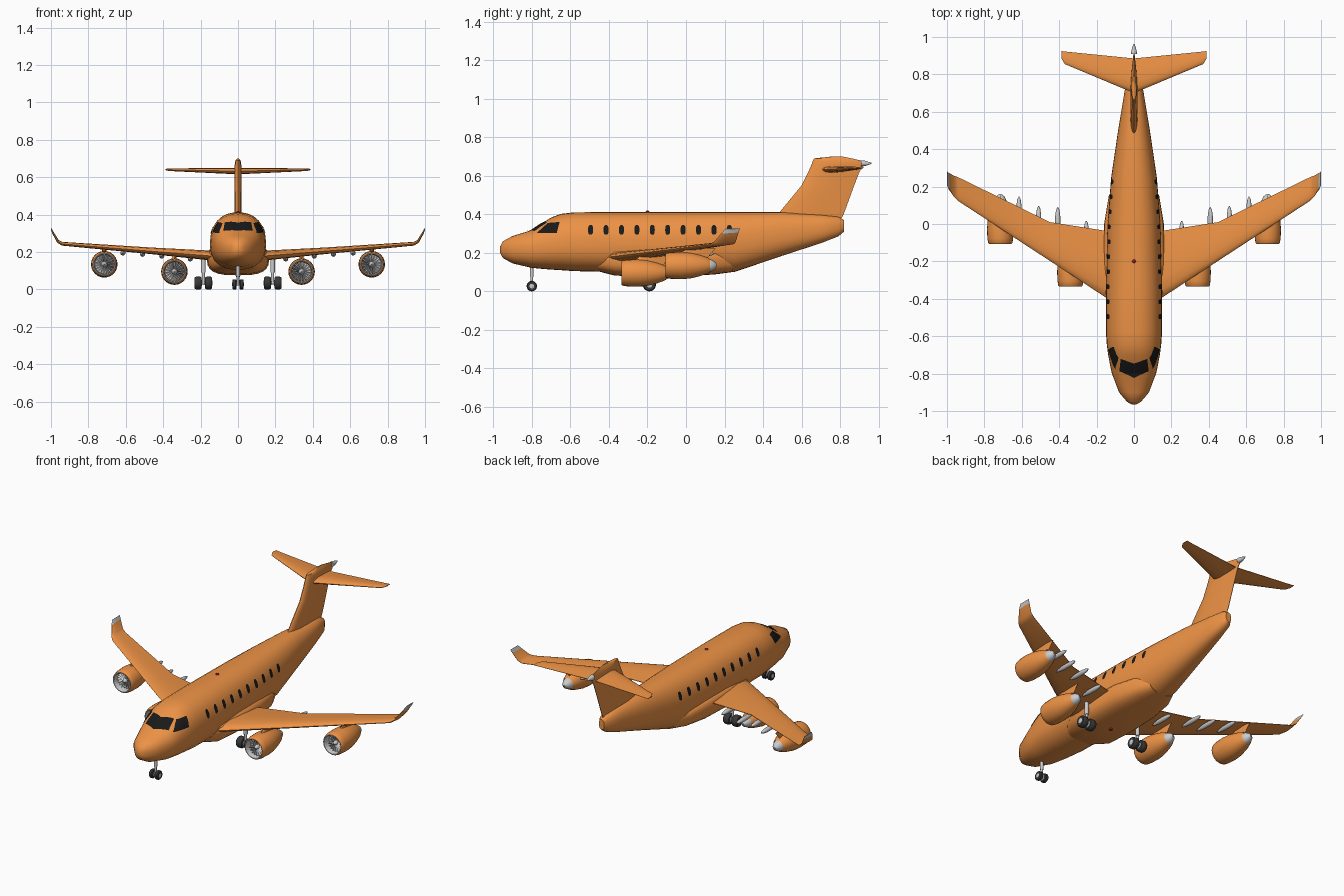
import bpy, bmesh, math
from mathutils import Vector
from mathutils.bvhtree import BVHTree

if "Cube" in bpy.data.objects:
    bpy.data.objects.remove(bpy.data.objects["Cube"])


def material(name, rgb):
    m = bpy.data.materials.new(name)
    m.diffuse_color = (*rgb, 1)
    m.use_nodes = True
    m.node_tree.nodes["Principled BSDF"].inputs["Base Color"].default_value = m.diffuse_color
    return m


ORANGE = material("orange_paint", (0.85, 0.29, 0.06))
BLACK = material("dark_glass", (0.01, 0.01, 0.01))
RUBBER = material("rubber", (0.04, 0.04, 0.04))
RED = material("red_light", (0.6, 0.02, 0.02))


def mesh(name, verts, faces, mat=None, mirror=False):
    me = bpy.data.meshes.new(name)
    me.from_pydata([tuple(v) for v in verts], [], faces)
    bm = bmesh.new()
    bm.from_mesh(me)
    bmesh.ops.recalc_face_normals(bm, faces=bm.faces)
    bm.to_mesh(me)
    bm.free()
    ob = bpy.data.objects.new(name, me)
    bpy.context.collection.objects.link(ob)
    if mat:
        me.materials.append(mat)
    if mirror:
        ob.modifiers.new("mirror", 'MIRROR').use_clip = False
    return ob


def loft(name, rings, mat=None, mirror=False, cap=True):
    n = len(rings[0])
    verts = [p for r in rings for p in r]
    faces = [(i*n + j, i*n + (j+1) % n, (i+1)*n + (j+1) % n, (i+1)*n + j)
             for i in range(len(rings) - 1) for j in range(n)]
    if cap:
        faces += [tuple(range(n)), tuple(range(len(verts) - n, len(verts)))]
    return mesh(name, verts, faces, mat, mirror)


def lathe(name, profile, centre, axis, mat=None, mirror=True, cap=True, n=24):
    """Revolve (distance, radius) pairs around an axis through centre."""
    rings = []
    for t, r in profile:
        ring = []
        for k in range(n):
            a = 2 * math.pi * k / n
            p = [r * math.cos(a), r * math.sin(a)]
            p.insert("XYZ".index(axis), t)
            ring.append(Vector(centre) + Vector(p))
        rings.append(ring)
    return loft(name, rings, mat, mirror, cap)


def superellipse(hw, zb, zm, zt, y, e, n=32):
    ring = []
    for k in range(n):
        a = 2 * math.pi * k / n
        c, s = math.cos(a), math.sin(a)
        h = zt - zm if s > 0 else zm - zb
        ring.append((math.copysign(abs(c) ** (2/e), c) * hw, y,
                     zm + math.copysign(abs(s) ** (2/e), s) * h))
    return ring


def foil(name, sections, mat, mirror=False):
    """Sections: leading edge, trailing edge, thickness, thickness direction."""
    shape = [(0, 0), (.03, .22), (.12, .4), (.3, .5), (.6, .36), (1, .04)]
    outline = shape + [(u, -w) for u, w in reversed(shape[1:])]
    rings = [[Vector(le).lerp(Vector(te), u) + Vector(d).normalized() * w * t
              for u, w in outline] for le, te, t, d in sections]
    return loft(name, rings, mat, mirror)


# Fuselage: y, half width, bottom, widest height, top
STATIONS = [(-.965, .012, .200, .215, .232), (-.95, .038, .173, .218, .26),
            (-.90, .080, .145, .22, .287), (-.80, .118, .122, .225, .318),
            (-.76, .127, .118, .23, .345), (-.70, .138, .113, .235, .383),
            (-.65, .145, .110, .24, .402), (-.58, .150, .105, .24, .410),
            (-.35, .150, .100, .24, .412), (0, .142, .100, .24, .412),
            (.25, .122, .100, .25, .412), (.5, .085, .185, .29, .411),
            (.7, .052, .250, .32, .397), (.79, .036, .285, .335, .387),
            (.82, .018, .310, .34, .370)]
body = loft("fuselage", [superellipse(w, b, m, t, y, 2.3)
                         for y, w, b, m, t in STATIONS], ORANGE)
tree = BVHTree.FromPolygons([v.co for v in body.data.vertices],
                            [p.vertices for p in body.data.polygons])


def project(a, b, axis):
    """Drop a point on the fuselage, from above (x, y) or the side (y, z)."""
    start, ray = ((a, b, 1), (0, 0, -1)) if axis == 'Z' else ((1, a, b), (-1, 0, 0))
    hit, normal, _, _ = tree.ray_cast(Vector(start), Vector(ray))
    if normal.dot(Vector(ray)) > 0:
        normal = -normal
    return hit + normal * .003


# Cockpit glass
def pane(name, corners, axis, n=8):
    c = [Vector(p) for p in corners]
    verts = []
    for i in range(n + 1):
        for j in range(n + 1):
            p = c[0].lerp(c[1], i/n).lerp(c[3].lerp(c[2], i/n), j/n)
            verts.append(project(p.x, p.y, axis))
    m = n + 1
    mesh(name, verts, [(i*m + j, i*m + j + 1, (i+1)*m + j + 1, (i+1)*m + j)
                       for i in range(n) for j in range(n)], BLACK, True)


pane("windscreen", [(0, -.745), (.07, -.72), (.077, -.785), (0, -.822)], 'Z')
pane("cockpit_side_window", [(-.775, .30), (-.715, .353), (-.655, .358), (-.67, .303)], 'X')

# Cabin windows
verts, faces = [], []
for i in range(10):
    faces.append(tuple(range(len(verts), len(verts) + 16)))
    for k in range(16):
        a = 2 * math.pi * k / 16
        c, s = math.cos(a), math.sin(a)
        verts.append(project(-.495 + .08*i + .013 * math.copysign(abs(c) ** .7, c),
                             .318 + .025 * math.copysign(abs(s) ** .7, s), 'X'))
mesh("cabin_windows", verts, faces, BLACK, True)

# Belly fairing
loft("belly_fairing", [superellipse(w, b, .17, t, y, 3, 24) for y, w, b, t in [
    (-.46, .105, .105, .19), (-.37, .160, .082, .225), (-.2, .167, .075, .238),
    (0, .160, .078, .235), (.15, .135, .088, .215), (.24, .09, .1, .19)]], ORANGE)

# Wings with upturned tips
UP, TILT, OUT = (0, 0, 1), (-.5, 0, .85), (-.83, 0, .55)
last = ((.990, .185, .303), (.990, .273, .306), .010, OUT)
foil("wing", [((.10, -.425, .175), (.10, -.03, .182), .055, UP),
              ((.16, -.387, .18), (.16, -.035, .187), .052, UP),
              ((.45, -.197, .203), (.45, .01, .21), .036, UP),
              ((.94, .123, .243), (.94, .25, .246), .020, UP),
              ((.963, .145, .256), (.963, .258, .259), .016, TILT), last], ORANGE, True)
foil("wing_tip", [last, ((.999, .205, .325), (.999, .28, .326), .005, OUT)], None, True)

# Tail fin and tailplane
foil("tail_fin", [((0, a, z), (0, b, z), t, (1, 0, 0)) for z, a, b, t in [
    (.34, .50, .79, .03), (.41, .485, .822, .04), (.55, .60, .873, .036),
    (.62, .635, .90, .036), (.655, .65, .925, .036), (.675, .657, .925, .034),
    (.69, .665, .86, .026), (.70, .76, .81, .01)]], ORANGE)
lathe("tail_tip", [(0, .016), (.02, .014), (.055, .003)], (0, .908, .664), 'Y',
      mirror=False, n=12)
foil("tailplane", [((0, .70, .632), (0, .885, .632), .034, UP),
                   ((.37, .855, .64), (.37, .922, .64), .014, UP),
                   ((.388, .885, .641), (.388, .925, .641), .006, UP)], ORANGE, True)

# Engines
for label, x, y, z, wing_z in [("inner", .34, -.335, .095, .195),
                               ("outer", .715, -.107, .134, .222)]:
    c = (x, y, z)
    lathe(label + "_nacelle", [(0, .060), (.006, .065), (.03, .069), (.08, .071),
          (.13, .067), (.18, .055), (.22, .041), (.232, .034)], c, 'Y', ORANGE, cap=False)
    lathe(label + "_intake", [(0, .060), (.001, .056), (.01, .052), (.05, .052)],
          c, 'Y', cap=False)
    lathe(label + "_fan_disc", [(.045, .053), (.05, .053)], c, 'Y')
    lathe(label + "_spinner", [(.012, .002), (.022, .010), (.044, .017)], c, 'Y', n=16)
    lathe(label + "_exhaust", [(.21, .036), (.235, .032), (.255, .022), (.268, .005)],
          c, 'Y', n=16)
    verts, faces = [], []
    for k in range(18):
        faces.append(tuple(range(4*k, 4*k + 4)))
        for r, da, dy in [(.014, -.1, .03), (.051, -.12, .026),
                          (.051, .12, .044), (.014, .1, .044)]:
            a = 2 * math.pi * k / 18 + da
            verts.append((x + r * math.cos(a), y + dy, z + r * math.sin(a)))
    mesh(label + "_fan_blades", verts, faces, None, True)
    foil(label + "_pylon", [((x, y + .05, z + .05), (x, y + .21, z + .03), .022, (1, 0, 0)),
                            ((x, y + .11, wing_z), (x, y + .26, wing_z), .022, (1, 0, 0))],
         ORANGE, True)

# Flap track fairings
for i, (x, tip, z) in enumerate([(.255, .017, .163), (.408, .09, .178),
                                 (.51, .097, .188), (.615, .147, .195)]):
    lathe(f"flap_fairing_{i + 1}", [(-.16, .002), (-.14, .009), (-.10, .014),
          (-.05, .014), (-.015, .009), (0, .002)], (x, tip, z), 'Y', n=12)


# Landing gear
def wheel(name, centre, r, w):
    lathe(name + "_tyre", [(-w, r*.6), (-w, r*.85), (-w*.6, r), (w*.6, r),
                           (w, r*.85), (w, r*.6)], centre, 'X', RUBBER)
    lathe(name + "_hub", [(-w*1.1, r*.3), (-w*.9, r*.6), (w*.9, r*.6), (w*1.1, r*.3)],
          centre, 'X', n=16)


wheel("nose_wheel", (.019, -.80, .027), .027, .011)
lathe("nose_axle", [(-.02, .006), (.02, .006)], (0, -.80, .027), 'X', mirror=False, n=12)
lathe("nose_strut", [(0, .007), (.05, .007), (.05, .010), (.12, .010)],
      (0, -.80, .025), 'Z', mirror=False, n=12)
for side, x in [("inboard", .157), ("outboard", .213)]:
    wheel("main_wheel_" + side, (x, -.19, .034), .034, .019)
lathe("main_axle", [(-.03, .009), (.03, .009)], (.185, -.19, .034), 'X', n=12)
lathe("main_strut", [(0, .008), (.06, .008), (.06, .012), (.15, .012)],
      (.185, -.19, .03), 'Z', n=12)

# Beacons
for label, z in [("top", .412), ("belly", .070)]:
    lathe(label + "_beacon", [(-.005, .010), (.002, .010), (.007, .005)],
          (0, -.20, z), 'Z', RED, mirror=False, n=12)

# Smooth shading with crisp edges
bpy.ops.object.select_all(action='SELECT')
bpy.context.view_layer.objects.active = body
bpy.ops.object.shade_smooth_by_angle(angle=math.radians(35))
